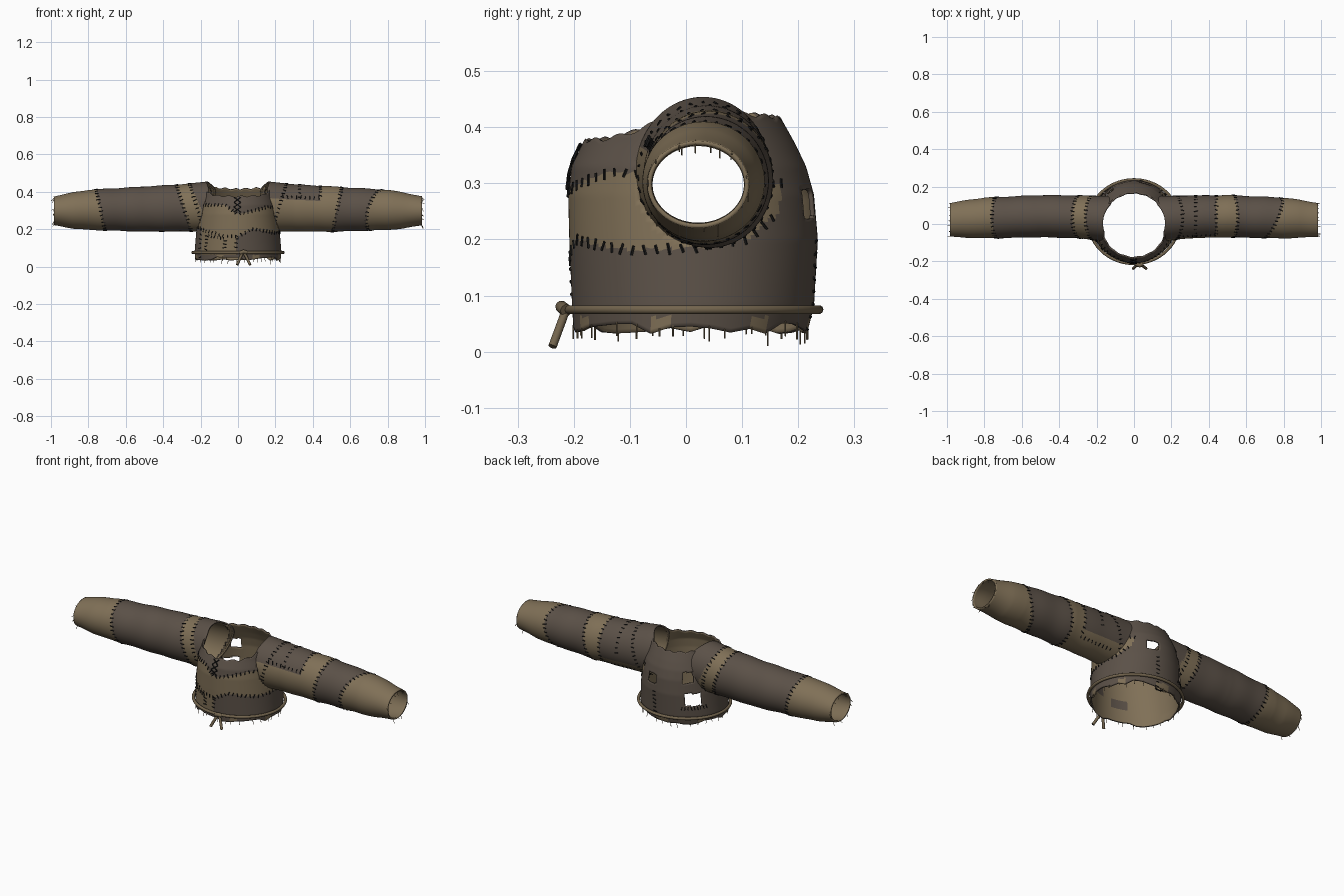
import bpy, bmesh, math, random
from mathutils import Vector

random.seed(4)
cube = bpy.data.objects.get("Cube")
if cube:
    bpy.data.objects.remove(cube)


def material(name, rgb):
    m = bpy.data.materials.new(name)
    m.use_nodes = True
    m.diffuse_color = (*rgb, 1)
    m.node_tree.nodes["Principled BSDF"].inputs["Base Color"].default_value = (*rgb, 1)
    return m


DARK = material("dark brown cloth", (0.105, 0.082, 0.064))
TAN = material("tan cloth", (0.215, 0.162, 0.095))
ROPE = material("rope", (0.17, 0.128, 0.075))
THREAD = material("black thread", (0.008, 0.008, 0.008))


def table(rows, t):
    """Linear lookup in rows of (key, value, ...)."""
    if t <= rows[0][0]:
        return rows[0][1:]
    for a, b in zip(rows, rows[1:]):
        if t <= b[0]:
            k = (t - a[0]) / (b[0] - a[0])
            return tuple(p + (q - p) * k for p, q in zip(a[1:], b[1:]))
    return rows[-1][1:]


def finish(name, bm, mats):
    me = bpy.data.meshes.new(name)
    bm.to_mesh(me)
    bm.free()
    for m in mats:
        me.materials.append(m)
    ob = bpy.data.objects.new(name, me)
    bpy.context.collection.objects.link(ob)
    for o in bpy.context.selected_objects:
        o.select_set(False)
    ob.select_set(True)
    bpy.context.view_layer.objects.active = ob
    bpy.ops.object.shade_smooth_by_angle(angle=math.radians(45))
    return ob


def cloth(name, nu, nv, point, is_tan, is_hole, flip=False):
    """Closed-around tube of cloth with thickness and a tan lining."""
    bm = bmesh.new()
    uv = [[(360 * i / nu - 180, j / nv) for i in range(nu)] for j in range(nv + 1)]
    grid = [[bm.verts.new(point(*c)) for c in row] for row in uv]
    for j in range(nv):
        for i in range(nu):
            k = (i + 1) % nu
            quad = [grid[j][i], grid[j][k], grid[j + 1][k], grid[j + 1][i]]
            mid = sum((q.co for q in quad), Vector()) / 4
            u = uv[j][i][0] + 180 / nu
            if is_hole(u, mid):
                continue
            f = bm.faces.new(quad[::-1] if flip else quad)
            f.material_index = int(is_tan(u, mid))
    bmesh.ops.delete(bm, geom=[v for v in bm.verts if not v.link_faces], context="VERTS")
    ob = finish(name, bm, [DARK, TAN])
    s = ob.modifiers.new("thickness", "SOLIDIFY")
    s.thickness, s.offset, s.material_offset = 0.008, -1, 1
    return ob


def bar(bm, p, q, r):
    """Short thin rod from p to q."""
    d = q - p
    m = d.to_track_quat("Z", "Y").to_matrix().to_4x4()
    m.translation = (p + q) / 2
    bmesh.ops.create_cone(bm, cap_ends=True, segments=5, radius1=r, radius2=r, depth=d.length, matrix=m)


def stitch(bm, surf, path, gap=0.022, half=0.009, skip=lambda p: False):
    """Rods lying across a seam path on a surface."""
    run = gap
    for a, b in zip(path, path[1:]):
        for k in range(50):
            u, v = (a[i] + (b[i] - a[i]) * k / 50 for i in (0, 1))
            du, dv = ((b[i] - a[i]) / 50 for i in (0, 1))
            p, step = surf(u, v), surf(u + du, v + dv) - surf(u, v)
            run += step.length
            if run < gap or skip(p):
                continue
            run = 0
            n = (surf(u + 0.5, v) - p).cross(surf(u, v + 0.002) - p)
            side = step.cross(n).normalized() * half * random.uniform(0.75, 1.2)
            side += step.normalized() * random.uniform(-0.003, 0.003)
            bar(bm, p - side, p + side, 0.0028)


# Torso shape: angle 0 is the front, +90 is the left side
BODY = [(0.03, 0.228, -0.2, 0.215), (0.08, 0.232, -0.203, 0.228), (0.2, 0.222, -0.208, 0.235),
        (0.28, 0.213, -0.21, 0.228), (0.33, 0.205, -0.204, 0.214), (0.37, 0.19, -0.185, 0.195),
        (0.42, 0.178, -0.16, 0.167)]
COLLAR = [(0, 0.375), (40, 0.38), (60, 0.395), (90, 0.44), (120, 0.425), (180, 0.415)]
LOWER = [(-125, 0.4), (-115, 0.27), (-90, 0.22), (-62, 0.2), (-60, 0.03), (-4, 0.03), (-1, 0.16),
         (20, 0.2), (60, 0.18), (90, 0.185), (115, 0.2), (135, 0.25), (142, 0.36)]
UPPER = [(-120, 0.3), (-60, 0.33), (-20, 0.33), (0, 0.28), (25, 0.3), (50, 0.32), (90, 0.31), (140, 0.3)]
HOLES = [(164, 0.265, 8, 0.026), (-140, 0.295, 8, 0.028), (-133, 0.175, 11, 0.036)]
rag = [random.uniform(0.03, 0.052) for _ in range(37)]
HEM = [(10 * i - 180, rag[i % 36]) for i in range(37)]


def body(a, z):
    hx, y0, y1 = table(BODY, z)
    t = math.radians(a)
    return Vector((hx * math.sin(t), (y0 + y1) / 2 - (y1 - y0) / 2 * math.cos(t), z))


def torso_point(a, t):
    top = table(COLLAR, abs(a))[0] + 0.004 * math.sin(a * 0.31)
    low = table(HEM, a)[0]
    return body(a, low + (top - low) * t)


def armhole(p):
    return abs(p.x) > 0.1 and ((p.y - 0.025) / 0.112) ** 2 + ((p.z - 0.318) / 0.125) ** 2 < 1


def torso_tan(a, p):
    if p.z < 0.062:
        return int(a // 10) % 5 == 2
    return table(LOWER, a)[0] < p.z < table(UPPER, a)[0]


def torso_gone(a, p):
    return armhole(p) or any(abs(a - h[0]) < h[2] and abs(p.z - h[1]) < h[3] for h in HOLES)


cloth("torso", 144, 50, torso_point, torso_tan, torso_gone)

# Sleeve shape: angle 0 is the top, +90 is the front
ARM = [(0.17, 0.03, 0.32, 0.12, 0.134), (0.3, 0.038, 0.314, 0.114, 0.126), (0.5, 0.042, 0.307, 0.113, 0.121),
       (0.8, 0.032, 0.303, 0.109, 0.107), (0.88, 0.028, 0.3, 0.102, 0.097), (0.985, 0.022, 0.298, 0.09, 0.077)]


def sleeve_at(side):
    def at(a, x):
        cy, cz, ry, rz = table(ARM, x)
        t = math.radians(a)
        k = 1 + 0.012 * math.sin(x * 38 + side + 0.8 * math.sin(t)) * min(1, 3 * x - 0.5)
        return Vector((side * x, cy - ry * k * math.sin(t), cz + rz * k * math.cos(t)))
    return at


def sleeve_point(side):
    at = sleeve_at(side)

    def point(a, t):
        p = at(a, 0.19)
        hx, y0, y1 = table(BODY, p.z)
        rel = (p.y - (y0 + y1) / 2) / ((y1 - y0) / 2)
        start = hx * math.sqrt(max(0.1, 1 - rel * rel)) - 0.012
        return at(a, start + (0.985 - start) * t)
    return point


def cos_sin(a):
    return math.cos(math.radians(a)), math.sin(math.radians(a))


def left_tan(a, p):
    c, f = cos_sin(a)
    shoulder = p.x < 0.44 and c - 0.5 * f > -0.1
    band = 0.53 + 0.025 * c < p.x < 0.74 + 0.03 * c - 0.045 * f
    return not (shoulder or band)


def right_tan(a, p):
    c, x = cos_sin(a)[0], -p.x
    return x > 0.735 + 0.025 * c or 0.2 + 0.06 * c < x < 0.29 + 0.04 * c


seams = bmesh.new()
frays = bmesh.new()
SEAMS = {1: [lambda c, f: 0.53 + 0.025 * c, lambda c, f: 0.74 + 0.03 * c - 0.045 * f],
         -1: [lambda c, f: 0.735 + 0.025 * c, lambda c, f: 0.29 + 0.04 * c]}
for side, name, rule in ((1, "left_sleeve", left_tan), (-1, "right_sleeve", right_tan)):
    cloth(name, 72, 100, sleeve_point(side), rule, lambda a, p: False, side < 0)
    at = sleeve_at(side)
    for fn in SEAMS[side]:
        stitch(seams, at, [(a, fn(*cos_sin(a))) for a in range(-180, 181, 15)])
    # Shoulder seam and frayed cuff
    stitch(seams, at, [(a, 0.22 + 0.04 * cos_sin(a)[0]) for a in range(-180, 181, 15)])
    for i in range(14):
        p = at(i * 26 + random.uniform(-8, 8), 0.98)
        bar(frays, p, p + Vector((side * random.uniform(0.005, 0.018), 0, random.uniform(-0.025, 0.004))), 0.0013)

# Seams outlining the shoulder patch on the left sleeve
left = sleeve_at(1)
stitch(seams, left, [(63, 0.24), (63, 0.44), (-140, 0.44), (-140, 0.24)])
stitch(seams, left, [(63, 0.33), (-100, 0.33)])

# Torso seams, side patch, back seam and mended hole
stitch(seams, body, [(a, z) for a, z in LOWER if -118 < a < -61], skip=armhole)
stitch(seams, body, [(a, z) for a, z in LOWER if -2 < a < 140], skip=armhole)
stitch(seams, body, [(-62, 0.2), (-20, 0.165), (-1, 0.16), (-4, 0.08)])
stitch(seams, body, UPPER, skip=armhole)
stitch(seams, body, [(-48, 0.09), (-48, 0.165), (-18, 0.15), (-18, 0.09)], gap=0.018)
stitch(seams, body, [(-62, 0.05), (-62, 0.2)])
stitch(seams, body, [(172, 0.04), (170, 0.2)])
stitch(seams, body, [(-150, 0.125), (-115, 0.13)], gap=0.015)

# Crossed lacing below the collar
for i in range(3):
    z = 0.29 + 0.027 * i
    for s in (-1, 1):
        p, q = body(-1 - 5 * s, z), body(-1 + 5 * s, z + 0.026)
        out = Vector((0, -0.004, 0))
        bar(seams, p + out, q + out, 0.003)
finish("stitches", seams, [THREAD])

# Loose threads along the hem
for i in range(30):
    a = i * 12 - 180 + random.uniform(-4, 4)
    p = body(a, table(HEM, a)[0] + 0.004)
    bar(frays, p, p + Vector((random.uniform(-0.006, 0.006), 0, -random.uniform(0.012, 0.03))), 0.0015)
finish("loose_threads", frays, [ROPE])


def cord(name, points, radius, cyclic=False):
    cu = bpy.data.curves.new(name, "CURVE")
    cu.dimensions, cu.bevel_depth, cu.bevel_resolution, cu.use_fill_caps = "3D", radius, 3, True
    sp = cu.splines.new("POLY")
    sp.points.add(len(points) - 1)
    for sp_point, p in zip(sp.points, points):
        sp_point.co = (*p, 1)
    sp.use_cyclic_u = cyclic
    sp.use_smooth = True
    cu.materials.append(ROPE)
    bpy.context.collection.objects.link(bpy.data.objects.new(name, cu))


# Rope belt with its tied ends
belt = [body(a, 0.075) for a in range(0, 360, 5)]
cord("rope_belt", [Vector((p.x * 1.045, p.y * 1.045, p.z)) for p in belt], 0.008, True)
for label, x in (("left", 0.065), ("right", -0.005)):
    cord(label + "_belt_end", [(0.028, -0.212, 0.08), (0.4 * x + 0.017, -0.221, 0.055), (x, -0.238, 0.009)], 0.0075)
cord("belt_knot", [(0.012, -0.214, 0.072), (0.03, -0.222, 0.08), (0.045, -0.214, 0.074)], 0.011)

# Patches sewn inside the torso
for i, (a0, z0) in enumerate(((-28, 0.12), (10, 0.16), (40, 0.11))):
    bm = bmesh.new()
    rows = [[bm.verts.new(body(a0 + 4 * u, z0 + 0.05 * v) * 1) for u in range(7)] for v in (0, 1)]
    for v in rows[0] + rows[1]:
        v.co.x, v.co.y = v.co.x * 0.945, v.co.y * 0.945
    for u in range(6):
        bm.faces.new((rows[0][u], rows[1][u], rows[1][u + 1], rows[0][u + 1]))
    finish("inner_patch_%d" % (i + 1), bm, [DARK])
